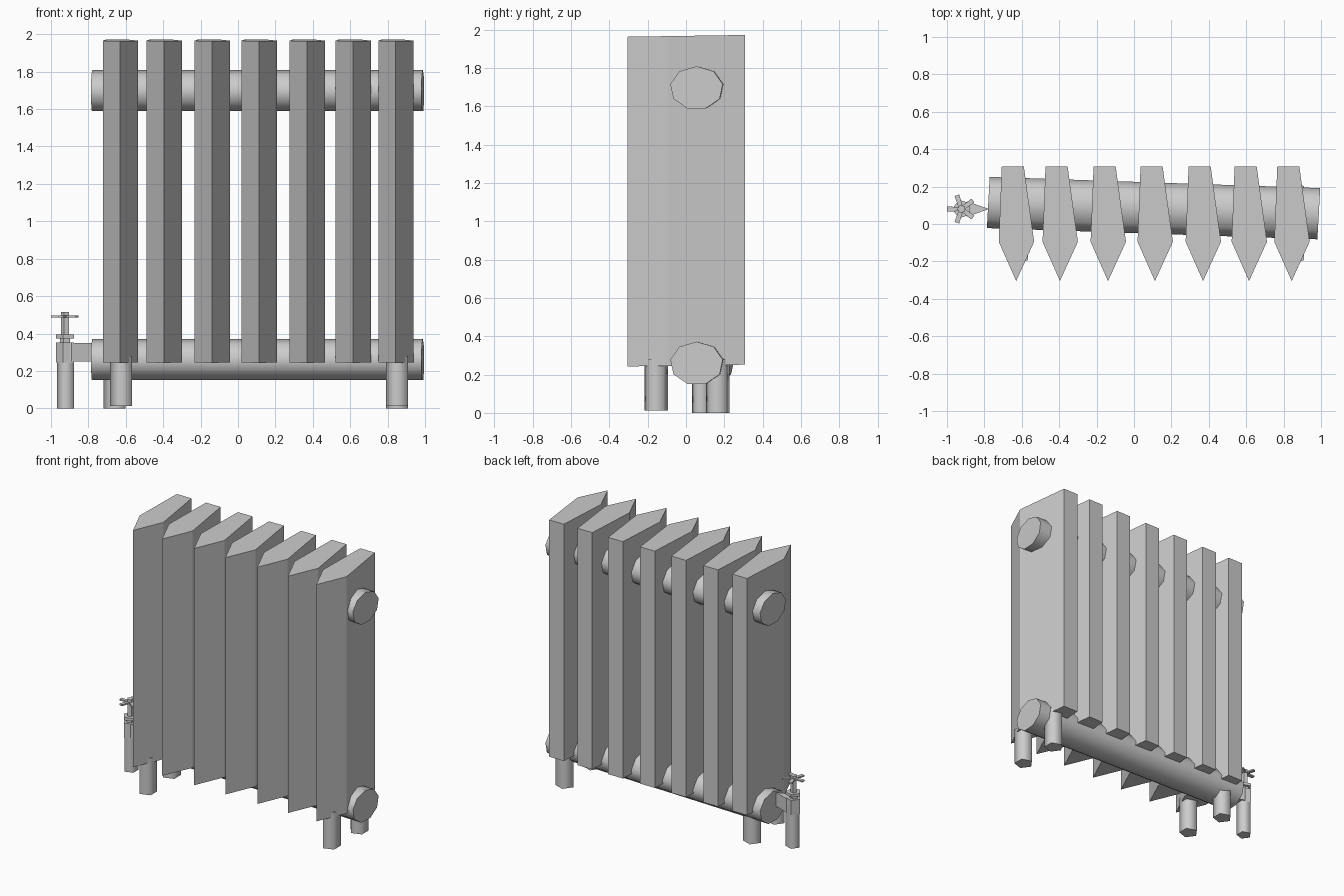
import bpy, bmesh, math
from mathutils import Matrix, Vector

if "Cube" in bpy.data.objects:
    bpy.data.objects.remove(bpy.data.objects["Cube"])


def finish(bm, name, smooth=False):
    bmesh.ops.recalc_face_normals(bm, faces=bm.faces)
    if smooth:
        for f in bm.faces:
            f.smooth = len(f.verts) == 4
        for e in bm.edges:
            if any(len(f.verts) != 4 for f in e.link_faces):
                e.smooth = False
    me = bpy.data.meshes.new(name)
    bm.to_mesh(me)
    bm.free()
    ob = bpy.data.objects.new(name, me)
    bpy.context.collection.objects.link(ob)
    return ob


def prism(name, pts, z0, z1, slope=0.0, smooth=False):
    """Extrude an xy outline from z0 to z1; slope tilts the ends along y."""
    bm = bmesh.new()
    lo = [bm.verts.new((x, y, z0 + slope * y)) for x, y in pts]
    hi = [bm.verts.new((x, y, z1 + slope * y)) for x, y in pts]
    bm.faces.new(lo)
    bm.faces.new(hi)
    n = len(pts)
    for i in range(n):
        j = (i + 1) % n
        bm.faces.new((lo[i], lo[j], hi[j], hi[i]))
    return finish(bm, name, smooth)


def ngon(cx, cy, r, n, start=math.pi):
    return [(cx + r * math.cos(start + i * math.tau / n),
             cy + r * math.sin(start + i * math.tau / n)) for i in range(n)]


# Seven pointed fins
for i, x in enumerate((-0.63, -0.396, -0.139, 0.112, 0.369, 0.615, 0.843)):
    outline = [(x, -0.305), (x + 0.096, -0.095), (x + 0.041, 0.308),
               (x - 0.077, 0.308), (x - 0.093, -0.095)]
    prism(f"fin_{i + 1}", outline, 0.247, 1.967, slope=0.015)

# Nine-sided header pipes, slightly skewed
for name, z in (("top_pipe", 1.695), ("bottom_pipe", 0.258)):
    bm = bmesh.new()
    rings = []
    for x, y in ((-0.779, 0.115), (0.988, 0.055)):
        ring = []
        for i in range(9):
            a = i * math.tau / 9
            dy = 0.139 * math.sin(a)
            ring.append(bm.verts.new((x + 0.055 * dy, y + dy,
                                      z + 0.1135 * math.cos(a))))
        bm.faces.new(ring)
        rings.append(ring)
    for i in range(9):
        j = (i + 1) % 9
        bm.faces.new((rings[0][i], rings[0][j], rings[1][j], rings[1][i]))
    finish(bm, name, smooth=True)

# Four feet
for name, x, y, z in (("front_left_leg", -0.62, -0.155, 0.012),
                      ("front_right_leg", 0.855, -0.155, 0.012),
                      ("back_left_leg", -0.653, 0.165, 0.0),
                      ("back_right_leg", 0.855, 0.165, 0.0)):
    prism(name, ngon(x, y, 0.065, 5), z, 0.28, smooth=True)

# Supply pipe and valve
vx, vy = -0.923, 0.08
prism("supply_pipe", ngon(vx + 0.005, vy, 0.051, 5), 0.0, 0.26, smooth=True)
prism("valve_body", ngon(vx + 0.003, vy, 0.052, 5), 0.245, 0.352)
prism("valve_arm", [(vx, vy - 0.03), (-0.89, vy - 0.04), (-0.775, vy),
                    (-0.89, vy + 0.04), (vx, vy + 0.03)], 0.25, 0.35)
prism("valve_neck", ngon(vx, vy, 0.03, 5), 0.35, 0.376)
prism("valve_flange", ngon(vx + 0.003, vy, 0.052, 5), 0.374, 0.394)
prism("valve_stem", ngon(vx, vy, 0.023, 5), 0.392, 0.515)

# Five-spoke handle
for k in range(5):
    rot = Matrix.Rotation(math.pi + k * math.tau / 5, 2)
    pts = [Vector((0, -0.011)), Vector((0.077, -0.013)),
           Vector((0.077, 0.013)), Vector((0, 0.011))]
    pts = [rot @ p for p in pts]
    prism(f"handle_spoke_{k + 1}", [(vx + p.x, vy + p.y) for p in pts],
          0.486, 0.496)
